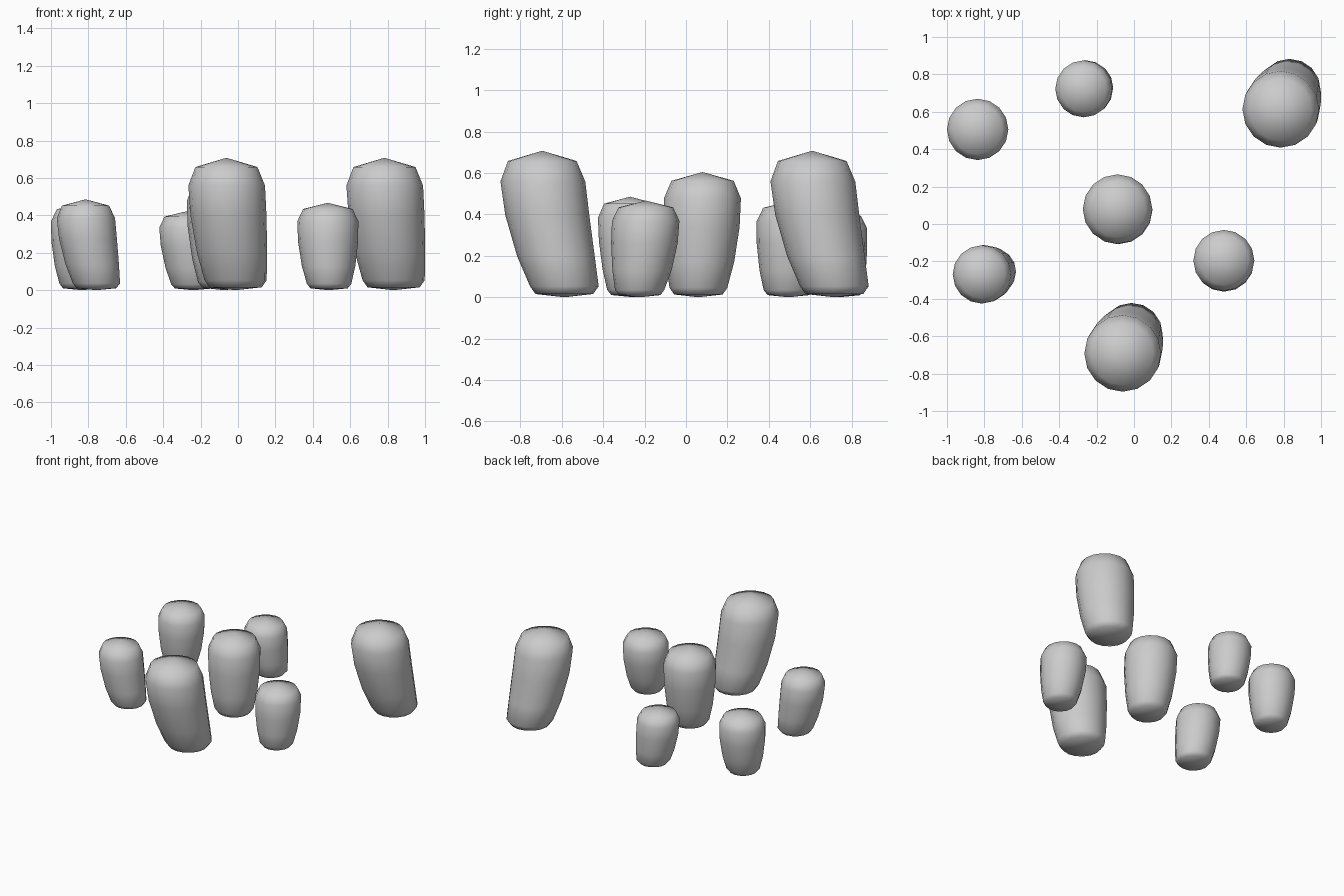
import bpy, bmesh, math

if "Cube" in bpy.data.objects:
    bpy.data.objects.remove(bpy.data.objects["Cube"])

SIDES = 16

# shared stone profile: height share, lean share, flare share (taper -> full), scale
PROFILE = [
    (0.022, 0.0, 0.0, 0.84),
    (0.075, 0.0, 0.0, 1.0),
    (0.28, 0.38, 0.55, 1.0),
    (0.56, 0.77, 0.95, 1.0),
    (0.79, 0.97, 1.0, 1.0),
    (0.93, 1.0, 1.0, 0.81),
]


def stone(name, base, top, radius, height, taper):
    """Leaning rounded stone, narrower at its foot."""
    bm = bmesh.new()

    def centre(f):
        return [base[i] + (top[i] - base[i]) * f for i in range(2)]

    rings = []
    for t, lean, flare, scale in PROFILE:
        cx, cy = centre(lean)
        r = radius * scale * (taper + (1 - taper) * flare)
        rings.append([bm.verts.new((cx + r * math.cos(2 * math.pi * k / SIDES),
                                    cy + r * math.sin(2 * math.pi * k / SIDES),
                                    t * height)) for k in range(SIDES)])
    foot = bm.verts.new((*base, 0.0))
    apex = bm.verts.new((*top, height))
    for k in range(SIDES):
        n = (k + 1) % SIDES
        for a, b in zip(rings, rings[1:]):
            bm.faces.new((a[k], a[n], b[n], b[k]))
        bm.faces.new((foot, rings[0][n], rings[0][k]))
        bm.faces.new((apex, rings[-1][k], rings[-1][n]))
    for f in bm.faces:
        f.smooth = True
    mesh = bpy.data.meshes.new(name)
    bm.to_mesh(mesh)
    bm.free()
    obj = bpy.data.objects.new(name, mesh)
    bpy.context.collection.objects.link(obj)
    return obj


# two matching large stones
for label, dx, dy in (("front", 0, 0), ("back", 0.845, 1.305)):
    stone("large_stone_" + label, (-0.013 + dx, -0.588 + dy),
          (-0.062 + dx, -0.695 + dy), 0.205, 0.708, 0.81)

# middle stone
stone("medium_stone", (-0.075, 0.06), (-0.088, 0.08), 0.186, 0.605, 0.75)

# small outer stones
stone("small_stone_right", (0.487, -0.224), (0.48, -0.194), 0.163, 0.467, 0.73)
stone("small_stone_left_front", (-0.757, -0.255), (-0.815, -0.27), 0.156, 0.486, 0.81)
stone("small_stone_left_back", (-0.835, 0.495), (-0.836, 0.506), 0.164, 0.465, 0.73)
stone("small_stone_back", (-0.237, 0.737), (-0.27, 0.722), 0.152, 0.423, 0.79)
